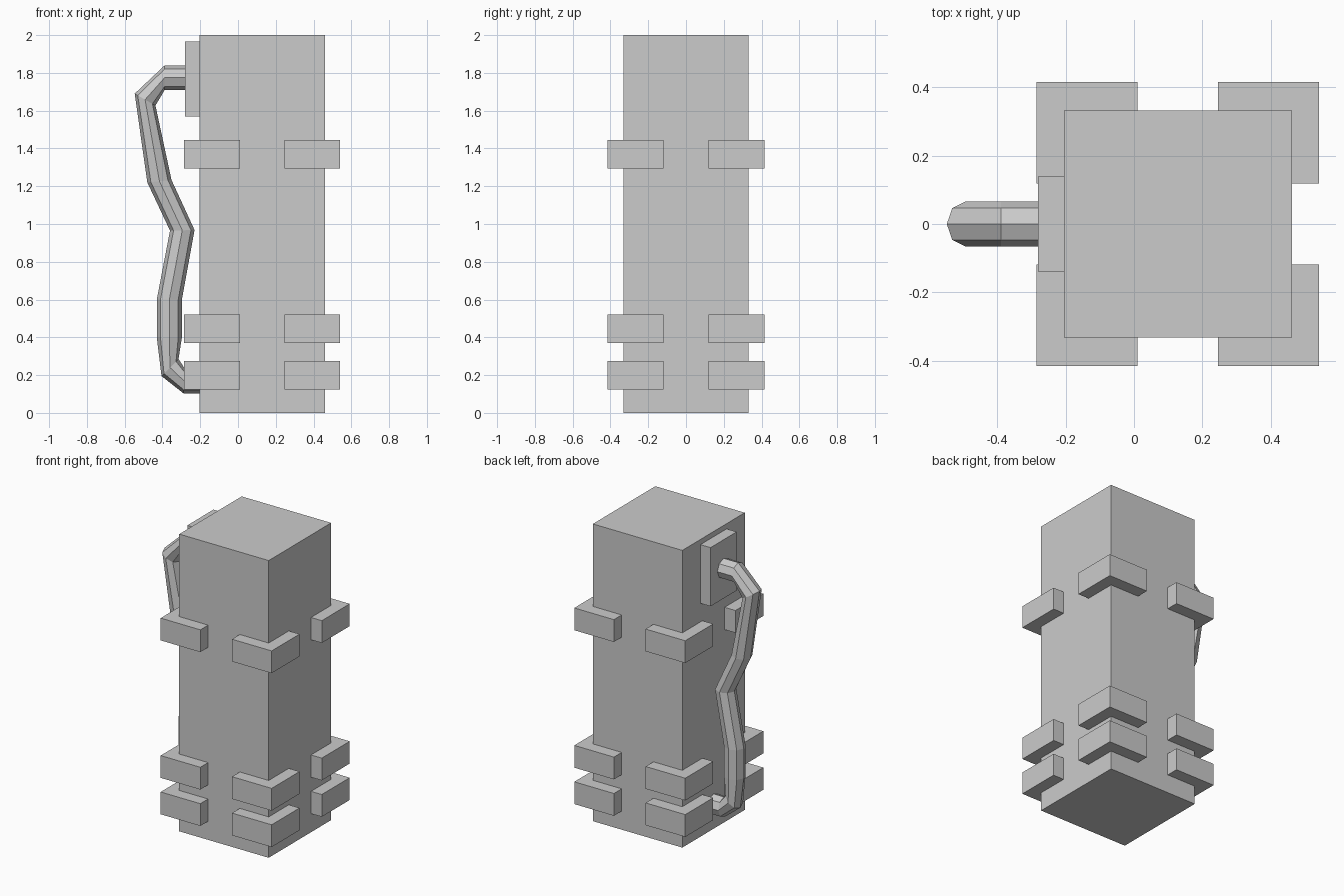
import bpy, bmesh, math

if "Cube" in bpy.data.objects:
    bpy.data.objects.remove(bpy.data.objects["Cube"])


def box(name, x, y, z):
    """Axis-aligned box from (min, max) ranges."""
    bm = bmesh.new()
    bmesh.ops.create_cube(bm, size=1)
    for v in bm.verts:
        for i, (lo, hi) in enumerate((x, y, z)):
            v.co[i] = lo if v.co[i] < 0 else hi
    return finish(name, bm)


def finish(name, bm):
    bmesh.ops.recalc_face_normals(bm, faces=bm.faces[:])
    mesh = bpy.data.meshes.new(name)
    bm.to_mesh(mesh)
    bm.free()
    obj = bpy.data.objects.new(name, mesh)
    bpy.context.collection.objects.link(obj)
    return obj


def tube(name, rings, radius, sides=8):
    """Tube whose rings are given by outer and inner points in the XZ plane."""
    bm = bmesh.new()
    loops = []
    for xo, zo, xi, zi in rings:
        cx, cz = (xo + xi) / 2, (zo + zi) / 2
        loop = []
        for k in range(sides):
            a = 2 * math.pi * k / sides
            c = math.cos(a)
            loop.append(bm.verts.new((cx + (xo - cx) * c,
                                      radius * math.sin(a),
                                      cz + (zo - cz) * c)))
        loops.append(loop)
    for a, b in zip(loops, loops[1:]):
        for k in range(sides):
            n = (k + 1) % sides
            bm.faces.new((a[k], a[n], b[n], b[k]))
    bm.faces.new(loops[0])
    bm.faces.new(loops[-1])
    return finish(name, bm)


# Square column
CX = 0.128
box("column", (CX - 0.333, CX + 0.333), (-0.332, 0.332), (0, 2))

# Three tiers of corner blocks
for tier, z in enumerate((0.125, 0.37, 1.295)):
    for sx in (-1, 1):
        for sy in (-1, 1):
            xs = sorted((CX + sx * 0.118, CX + sx * 0.413))
            ys = sorted((sy * 0.118, sy * 0.415))
            side = ("left" if sx < 0 else "right") + ("_front" if sy < 0 else "_back")
            box(f"corner_block_{tier + 1}_{side}", xs, ys, (z, z + 0.15))

# Plate where the pipe enters at the top
box("pipe_plate", (-0.28, -0.205), (-0.139, 0.139), (1.57, 1.965))

# Bent eight-sided pipe: outer x, z and inner x, z for each ring
tube("pipe", [
    (-0.275, 1.84, -0.275, 1.71),
    (-0.388, 1.84, -0.388, 1.71),
    (-0.547, 1.69, -0.437, 1.627),
    (-0.48, 1.22, -0.352, 1.233),
    (-0.36, 0.965, -0.23, 0.968),
    (-0.43, 0.60, -0.297, 0.60),
    (-0.43, 0.40, -0.297, 0.40),
    (-0.405, 0.195, -0.315, 0.285),
    (-0.288, 0.103, -0.282, 0.235),
    (-0.20, 0.103, -0.20, 0.235),
], 0.066)
